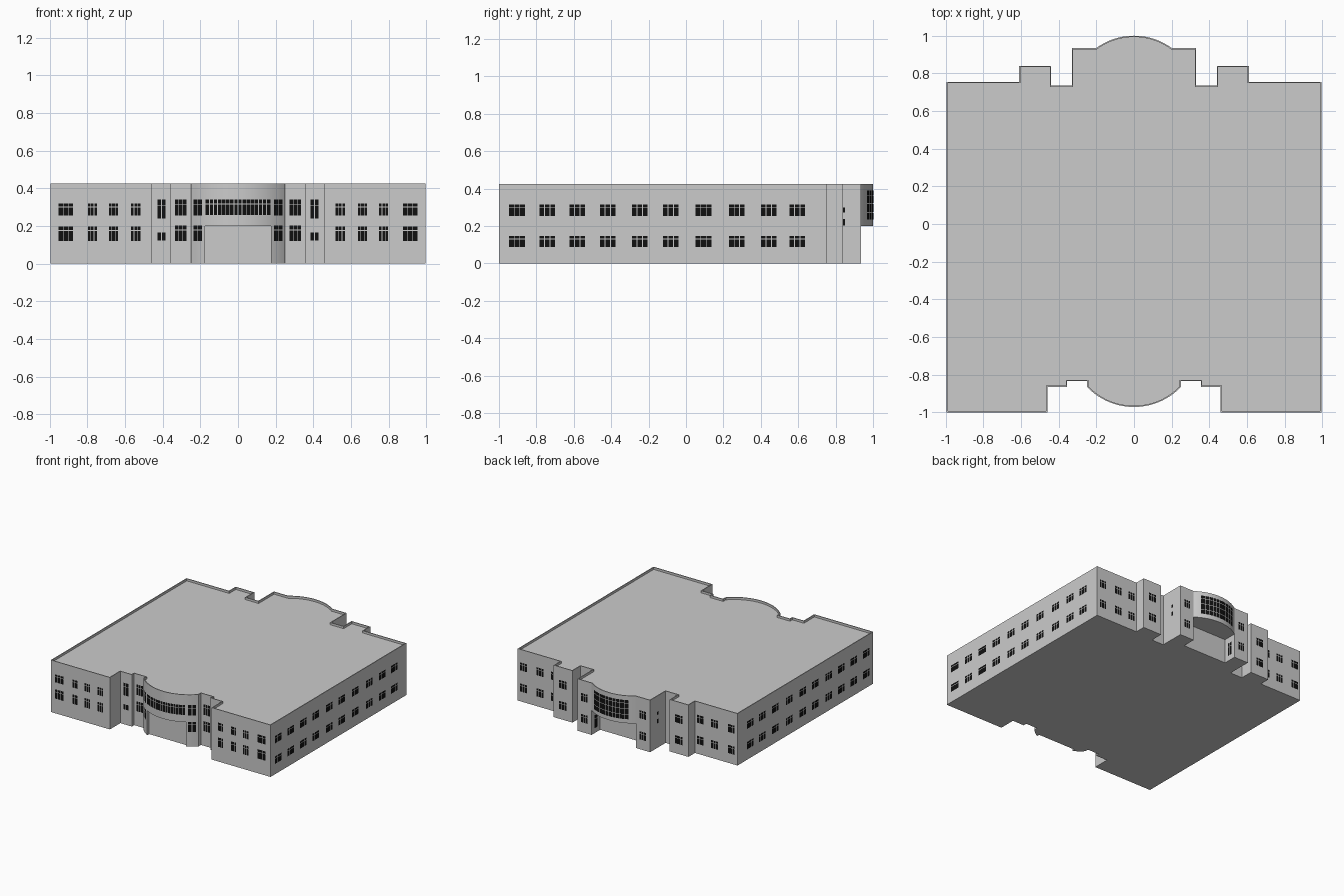
import bpy, bmesh, math

if "Cube" in bpy.data.objects:
    bpy.data.objects.remove(bpy.data.objects["Cube"])

W, H, LEDGE = 0.995, 0.425, 0.2


def arc_y(x, half, edge, sag):
    """y on a circular bow that starts at edge and rises by sag at x = 0."""
    r = (half * half + sag * sag) / (2 * abs(sag))
    return edge + math.copysign(math.sqrt(r * r - x * x) - r + abs(sag), sag)


def front_y(x):
    return arc_y(x, 0.25, -0.865, -0.107)


def back_y(x):
    return arc_y(x, 0.2, 0.935, 0.065)


def mesh_object(name, bm):
    me = bpy.data.meshes.new(name)
    bm.to_mesh(me)
    bm.free()
    ob = bpy.data.objects.new(name, me)
    bpy.context.collection.objects.link(ob)
    return ob


# Footprint: right half from front centre to back centre, then mirrored
N = 14
half = [(0.25 * i / N, front_y(0.25 * i / N)) for i in range(N + 1)]
half += [(0.25, -0.835), (0.355, -0.835), (0.355, -0.865), (0.46, -0.865),
         (0.46, -1), (W, -1), (W, 0.755), (0.61, 0.755), (0.61, 0.84),
         (0.44, 0.84), (0.44, 0.735), (0.33, 0.735), (0.33, 0.935)]
half += [(0.2 * (1 - i / N), back_y(0.2 * (1 - i / N))) for i in range(N + 1)]
outline = half + [(-x, y) for x, y in half[-2:0:-1]]

# Main block with a sunken roof behind a thin parapet
bm = bmesh.new()
base = bm.faces.new([bm.verts.new((x, y, 0)) for x, y in outline])
bm.normal_update()
ext = bmesh.ops.extrude_face_region(bm, geom=[base], use_keep_orig=True)
top = [g for g in ext["geom"] if isinstance(g, bmesh.types.BMFace)][0]
bmesh.ops.translate(bm, vec=(0, 0, H), verts=top.verts[:])
bmesh.ops.recalc_face_normals(bm, faces=bm.faces[:])
bmesh.ops.inset_region(bm, faces=[top], thickness=0.007, use_even_offset=True)
bm.normal_update()
roof = bmesh.ops.extrude_discrete_faces(bm, faces=[top])["faces"][0]
inner = [v.co.copy() for v in roof.verts]
bmesh.ops.translate(bm, vec=(0, 0, -0.018), verts=roof.verts[:])
building = mesh_object("building", bm)

# Ground-floor entrance recesses cut under both bows
for name, hw, y0, y1 in [("front_recess", 0.175, -1.2, -0.9),
                         ("back_recess", 0.2, 0.825, 1.2)]:
    bpy.ops.mesh.primitive_cube_add(size=1, location=(0, (y0 + y1) / 2, 0))
    cutter = bpy.context.object
    cutter.name = name
    cutter.scale = (2 * hw, y1 - y0, 2 * LEDGE)
    cutter.hide_render = True
    mod = building.modifiers.new(name, "BOOLEAN")
    mod.operation, mod.solver, mod.object = "DIFFERENCE", "EXACT", cutter
    bpy.context.view_layer.objects.active = building
    bpy.ops.object.modifier_apply(modifier=name)
    bpy.data.objects.remove(cutter)

bpy.ops.object.select_all(action="DESELECT")
building.select_set(True)
bpy.context.view_layer.objects.active = building
bpy.ops.object.shade_smooth_by_angle(angle=math.radians(20))

glass = bpy.data.materials.new("dark_glass")
glass.diffuse_color = (0.005, 0.005, 0.005, 1)
glass.use_nodes = True
glass.node_tree.nodes["Principled BSDF"].inputs["Base Color"].default_value = glass.diffuse_color


def window(bm, wall, u0, u1, z0, z1, cols=3, rows=(0.3, 1), gap=0.004):
    """Grid of panes on wall(u) -> (x, y); rows are split heights from the top down."""
    w = (u1 - u0) / cols
    splits = [0, *rows]
    for c in range(cols):
        (ax, ay), (bx, by) = wall(u0 + c * w + gap / 2), wall(u0 + (c + 1) * w - gap / 2)
        d = math.hypot(bx - ax, by - ay)
        ox, oy = 0.003 * (by - ay) / d, -0.003 * (bx - ax) / d
        for t, b in zip(splits, splits[1:]):
            hi, lo = z1 - t * (z1 - z0) - gap / 2, z1 - b * (z1 - z0) + gap / 2
            bm.faces.new([bm.verts.new((x + ox, y + oy, z)) for x, y, z in
                          [(ax, ay, lo), (bx, by, lo), (bx, by, hi), (ax, ay, hi)]])


def pair(bm, wall, u0, u1, *args, **kw):
    """Same window on both sides of the centre line."""
    window(bm, wall, u0, u1, *args, **kw)
    window(bm, wall, -u1, -u0, *args, **kw)


def glazing(name, bm):
    mesh_object(name, bm).data.materials.append(glass)


# Front windows: wings, stepped bays and the bow
bm = bmesh.new()
for a, b in [(0.875, 0.955), (0.747, 0.8), (0.635, 0.688), (0.517, 0.57)]:
    for z0, z1 in [(0.253, 0.322), (0.12, 0.2)]:
        pair(bm, lambda u: (u, -1), a, b, z0, z1)
pair(bm, lambda u: (u, -0.865), 0.384, 0.43, 0.237, 0.343, 2)
pair(bm, lambda u: (u, -0.865), 0.384, 0.43, 0.122, 0.168, 2, (1,))
for z0, z1 in [(0.253, 0.343), (0.12, 0.205)]:
    pair(bm, lambda u: (u, -0.835), 0.272, 0.336, z0, z1)
    pair(bm, lambda u: (u, front_y(u)), 0.187, 0.237, z0, z1, 2)
window(bm, lambda u: (u, front_y(u)), -0.172, 0.172, 0.258, 0.343, 16)
glazing("front_windows", bm)

# Side windows: ten per floor on each long wall
bm = bmesh.new()
for c in [-0.904, -0.742, -0.582, -0.418, -0.247, -0.082, 0.093, 0.272, 0.442, 0.595]:
    for z0, z1 in [(0.253, 0.317), (0.085, 0.15)]:
        window(bm, lambda u: (W, u), c - 0.044, c + 0.044, z0, z1)
        window(bm, lambda u: (-W, -u), -c - 0.044, -c + 0.044, z0, z1)
glazing("side_windows", bm)

# Back windows: wings, bays, piers and the tall bow window
bm = bmesh.new()
for z0, z1 in [(0.253, 0.322), (0.08, 0.15)]:
    for c in (0.94, 0.79, 0.66):
        pair(bm, lambda u: (-u, 0.755), c - 0.033, c + 0.033, z0, z1)
    pair(bm, lambda u: (-u, 0.84), 0.49, 0.56, z0, z1)
    pair(bm, lambda u: (-u, 0.935), 0.235, 0.295, z0, z1)
window(bm, lambda u: (-u, back_y(u)), -0.155, 0.155, 0.232, 0.392, 10,
       (0.17, 0.45, 0.75, 1))
# Slit windows in the pier sides and glazed doors in the recess sides
for z0, z1 in [(0.27, 0.3), (0.2, 0.24)]:
    window(bm, lambda u: (0.33, u), 0.832, 0.852, z0, z1, 1, (1,))
    window(bm, lambda u: (-0.33, -u), -0.852, -0.832, z0, z1, 1, (1,))
window(bm, lambda u: (-0.2, u), 0.86, 0.905, 0.04, 0.15, 2)
window(bm, lambda u: (0.2, -u), -0.905, -0.86, 0.04, 0.15, 2)
glazing("back_windows", bm)
